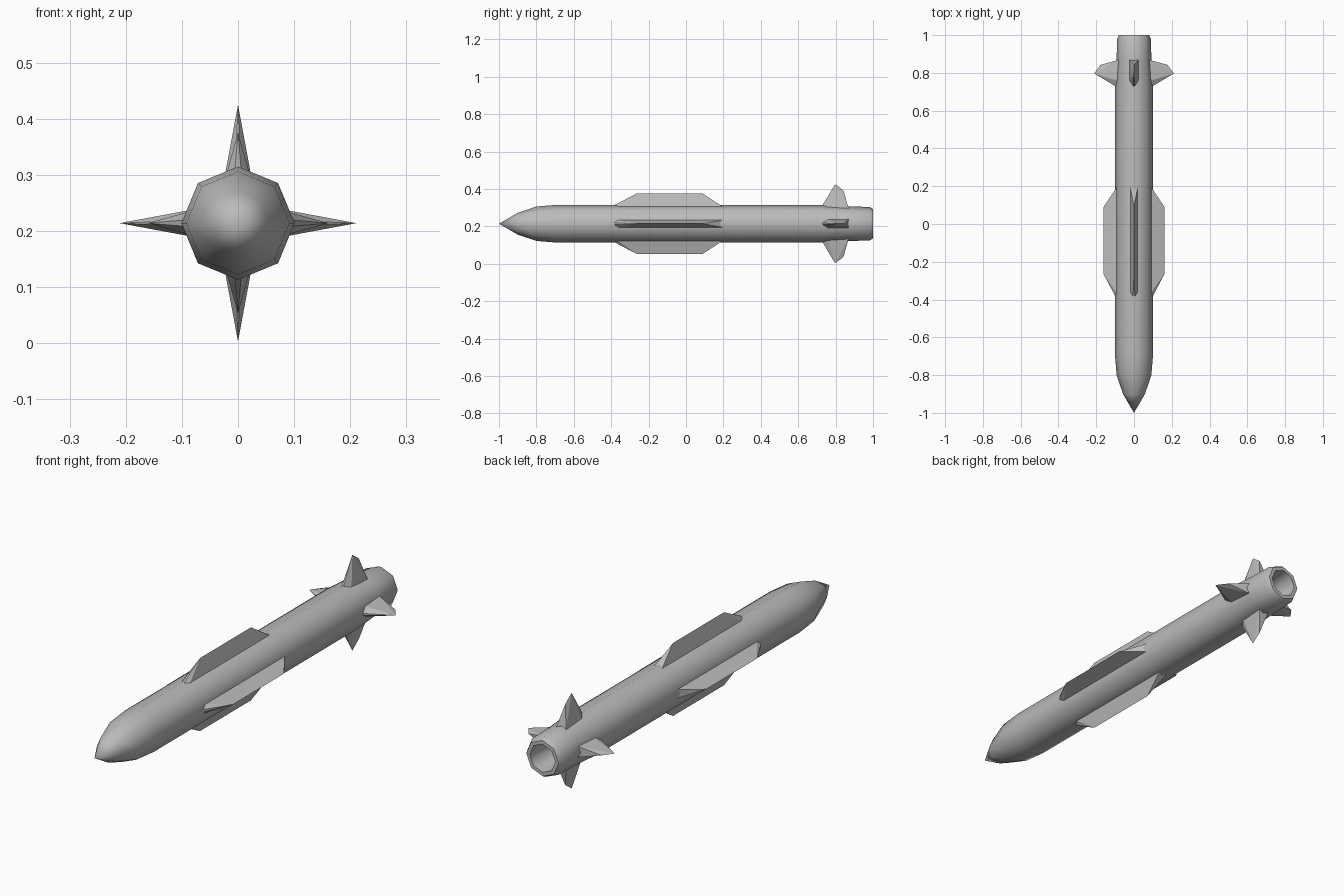
import bpy, bmesh, math
from mathutils import Matrix, Vector

cube = bpy.data.objects.get("Cube")
if cube:
    bpy.data.objects.remove(cube, do_unlink=True)

AXIS_Z = 0.214
SIDES = 8

grey = bpy.data.materials.new("grey metal")
grey.use_nodes = True
grey.diffuse_color = (0.5, 0.5, 0.5, 1)
grey.node_tree.nodes["Principled BSDF"].inputs["Base Color"].default_value = (0.5, 0.5, 0.5, 1)


def add_object(name, bm):
    bmesh.ops.recalc_face_normals(bm, faces=bm.faces)
    mesh = bpy.data.meshes.new(name)
    bm.to_mesh(mesh)
    bm.free()
    mesh.materials.append(grey)
    obj = bpy.data.objects.new(name, mesh)
    obj.location.z = AXIS_Z
    bpy.context.collection.objects.link(obj)
    return obj


# Body: eight-sided turned profile of (y, radius), ending in a hollow nozzle
profile = [(-1, 0), (-0.9, 0.058), (-0.8, 0.092), (-0.69, 0.101), (0.72, 0.101),
           (0.87, 0.092), (0.98, 0.09), (1, 0.079), (1, 0.062), (0.85, 0.05), (0.85, 0)]
bm = bmesh.new()
verts = [bm.verts.new((0, y, r)) for y, r in profile]
edges = [bm.edges.new(pair) for pair in zip(verts, verts[1:])]
bmesh.ops.spin(bm, geom=verts + edges, cent=(0, 0, 0), axis=(0, 1, 0),
               angle=math.tau, steps=SIDES, use_merge=True)
bmesh.ops.remove_doubles(bm, verts=bm.verts, dist=0.0001)
body = add_object("body", bm)
bpy.context.view_layer.objects.active = body
body.select_set(True)
bpy.ops.object.shade_smooth_by_angle(angle=math.radians(50))
body.select_set(False)


# Wedge fin: a footprint sunk into the body rising to a sharp outer edge
def add_fin(name, turn, base_r, half_base, tip):
    bm = bmesh.new()
    outline = half_base + [(-x, y) for x, y in reversed(half_base)]
    points = [(x, y, base_r) for x, y in outline] + [(0, y, r) for y, r in tip]
    for p in points:
        bm.verts.new(Matrix.Rotation(turn, 3, 'Y') @ Vector(p))
    bmesh.ops.convex_hull(bm, input=bm.verts)
    bmesh.ops.dissolve_limit(bm, angle_limit=0.01, verts=bm.verts, edges=bm.edges)
    return add_object(name, bm)


mid_base = [(0.006, -0.4), (0.02, -0.365), (0.02, 0.198)]
mid_tip = [(-0.265, 0.161), (0.09, 0.161)]
tail_base = [(0.005, 0.72), (0.024, 0.757), (0.024, 0.869)]
tail_tip = [(0.797, 0.211), (0.842, 0.178)]

for i, side in enumerate(("top", "left", "bottom", "right")):
    turn = i * math.pi / 2
    add_fin("wing_" + side, turn, 0.09, mid_base, mid_tip)
    add_fin("tail_fin_" + side, turn, 0.082, tail_base, tail_tip)
